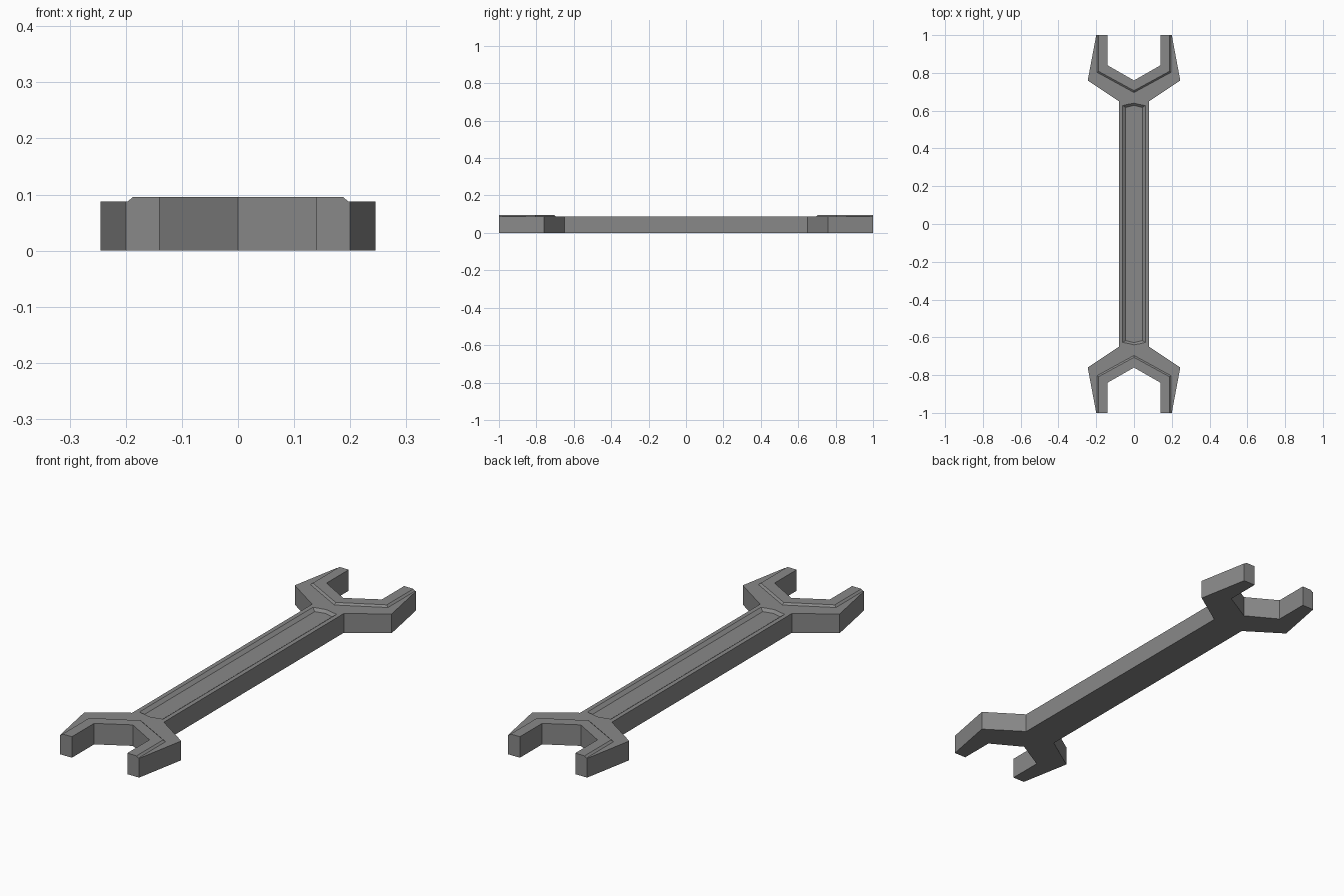
import bpy
import bmesh

if "Cube" in bpy.data.objects:
    bpy.data.objects.remove(bpy.data.objects["Cube"], do_unlink=True)

steel = bpy.data.materials.new("grey steel")
steel.use_nodes = True
colour = (0.25, 0.25, 0.25, 1)
steel.diffuse_color = colour
steel.node_tree.nodes["Principled BSDF"].inputs["Base Color"].default_value = colour

BODY_TOP, RIM_TOP, GROOVE_FLOOR = 0.088, 0.096, 0.076


def loft(name, lower, upper, z0, z1):
    """Closed solid between two outlines with matching points."""
    bm = bmesh.new()
    a = [bm.verts.new((x, y, z0)) for x, y in lower]
    b = [bm.verts.new((x, y, z1)) for x, y in upper]
    n = len(a)
    bm.faces.new(a[::-1])
    bm.faces.new(b)
    for i in range(n):
        j = (i + 1) % n
        bm.faces.new((a[i], a[j], b[j], b[i]))
    bmesh.ops.recalc_face_normals(bm, faces=bm.faces)
    mesh = bpy.data.meshes.new(name)
    bm.to_mesh(mesh)
    bm.free()
    mesh.materials.append(steel)
    obj = bpy.data.objects.new(name, mesh)
    bpy.context.collection.objects.link(obj)
    return obj


def mirror_x(half):
    """Complete a right-to-left half outline that ends on the centre line."""
    return half + [(-x, y) for x, y in reversed(half) if x > 0]


def flip_y(points):
    return [(-x, -y) for x, y in points]


# Handle with an open jaw at each end
jaw = mirror_x([(0.08, 0.65), (0.245, 0.76), (0.2, 1),
                (0.14, 1), (0.14, 0.84), (0, 0.76)])
outline = jaw + flip_y(jaw)
body = loft("wrench_body", outline, outline, 0, BODY_TOP)


# Sloped groove along the handle, with pointed ends
def groove_outline(w, y, tip):
    end = [(w, y), (0, tip), (-w, y)]
    return end + flip_y(end)


wide = groove_outline(0.06, 0.627, 0.64)
narrow = groove_outline(0.044, 0.617, 0.628)
# the cutter continues the same slope above the surface
above = [(2 * p[0] - q[0], 2 * p[1] - q[1]) for p, q in zip(wide, narrow)]
cutter = loft("groove_cutter", narrow, above, GROOVE_FLOOR,
              2 * BODY_TOP - GROOVE_FLOOR)
cutter.hide_render = True
cut = body.modifiers.new("groove", "BOOLEAN")
cut.operation = "DIFFERENCE"
cut.solver = "EXACT"
cut.object = cutter
bpy.context.view_layer.objects.active = body
bpy.ops.object.modifier_apply(modifier=cut.name)
bpy.data.objects.remove(cutter, do_unlink=True)

# Raised chamfered rim around each jaw opening
inner = [(0.14, 1), (0.14, 0.84), (0, 0.76), (-0.14, 0.84), (-0.14, 1)]
rim_low = inner + [(-0.196, 1), (-0.196, 0.803), (0, 0.696), (0.196, 0.803), (0.196, 1)]
rim_high = inner + [(-0.187, 1), (-0.187, 0.808), (0, 0.706), (0.187, 0.808), (0.187, 1)]
loft("back_jaw_rim", rim_low, rim_high, BODY_TOP, RIM_TOP)
loft("front_jaw_rim", flip_y(rim_low), flip_y(rim_high), BODY_TOP, RIM_TOP)
